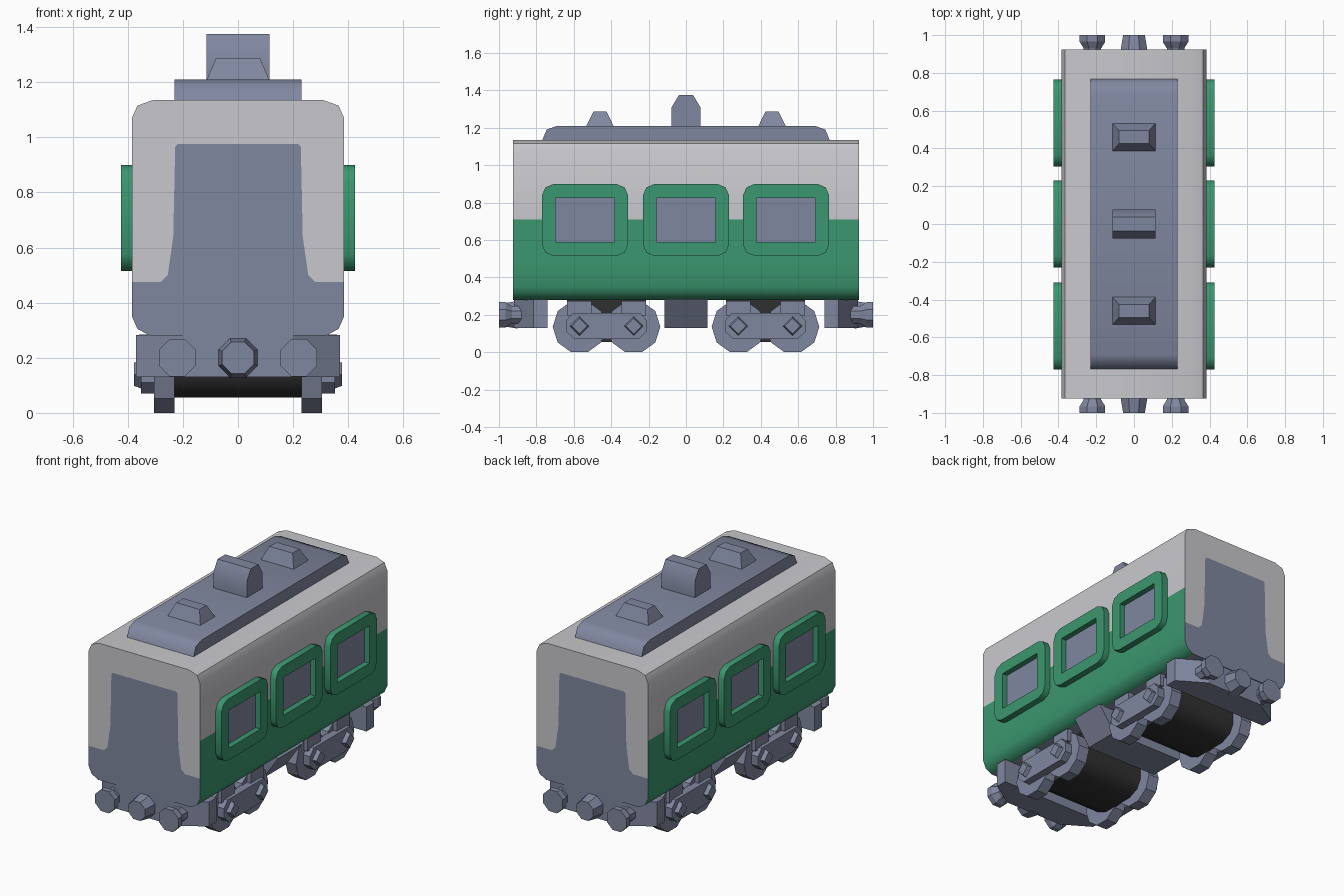
import bpy, bmesh, math
from mathutils import Vector

cube = bpy.data.objects.get("Cube")
if cube:
    bpy.data.objects.remove(cube)


def material(name, r, g, b):
    m = bpy.data.materials.new(name)
    m.use_nodes = True
    m.diffuse_color = (r, g, b, 1)
    bsdf = next(n for n in m.node_tree.nodes if n.type == 'BSDF_PRINCIPLED')
    bsdf.inputs["Base Color"].default_value = (r, g, b, 1)
    return m


GREY = material("light_grey", 0.58, 0.58, 0.61)
SLATE = material("slate_blue", 0.216, 0.242, 0.347)
GREEN = material("green", 0.044, 0.31, 0.16)
DARK = material("dark_grey", 0.03, 0.03, 0.03)


def finish(name, bm, mats, smooth=0):
    """Turn a bmesh into a linked object, smooth below the given angle."""
    bmesh.ops.recalc_face_normals(bm, faces=bm.faces)
    me = bpy.data.meshes.new(name)
    bm.to_mesh(me)
    bm.free()
    for m in mats:
        me.materials.append(m)
    if smooth:
        me.shade_smooth()
        me.set_sharp_from_angle(angle=math.radians(smooth))
    ob = bpy.data.objects.new(name, me)
    bpy.context.collection.objects.link(ob)
    return ob


def place(axis, p, q, d):
    """Map a 2D profile point and a depth to 3D for the extrusion axis."""
    return Vector({'x': (d, p, q), 'y': (p, d, q), 'z': (p, q, d)}[axis])


def loft(name, axis, rings, mat, smooth=0):
    """Skin a list of (profile, depth) sections with closed ends."""
    bm = bmesh.new()
    loops = [[bm.verts.new(place(axis, p, q, d)) for p, q in pts] for pts, d in rings]
    n = len(loops[0])
    for a, b in zip(loops, loops[1:]):
        for i in range(n):
            j = (i + 1) % n
            bm.faces.new((a[i], a[j], b[j], b[i]))
    bm.faces.new(loops[0])
    bm.faces.new(loops[-1])
    return finish(name, bm, [mat], smooth)


def prism(name, axis, pts, a, b, mat, smooth=0):
    return loft(name, axis, [(pts, a), (pts, b)], mat, smooth)


def ngon(n, r, cp, cq, turn=0.5):
    return [(cp + r * math.sin((i + turn) * math.tau / n),
             cq - r * math.cos((i + turn) * math.tau / n)) for i in range(n)]


def rect(p, q, cp=0, cq=0):
    return [(cp - p, cq - q), (cp + p, cq - q), (cp + p, cq + q), (cp - p, cq + q)]


def mirrored(half):
    """Close a right-hand half outline with its mirror image."""
    return half + [(-p, q) for p, q in reversed(half)]


# Body shell: extruded section, painted by height, with split end faces
half = [(0.32, 0.28), (0.365, 0.305), (0.385, 0.35), (0.385, 0.475), (0.385, 0.71),
        (0.385, 1.07), (0.365, 1.115), (0.31, 1.135)]
screen = [(0.28, 0.475), (0.255, 0.5), (0.235, 0.64), (0.228, 0.965), (0.22, 0.975)]
bm = bmesh.new()
ends = []
for y in (-0.925, 0.925):
    right = [bm.verts.new((x, y, z)) for x, z in half]
    left = [bm.verts.new((-x, y, z)) for x, z in half]
    s_r = [bm.verts.new((x, y, z)) for x, z in screen]
    s_l = [bm.verts.new((-x, y, z)) for x, z in screen]
    mask = bm.faces.new(right[:4] + s_r + s_l[::-1] + left[3::-1])
    mask.material_index = 1
    bm.faces.new(right[3:] + left[:2:-1] + s_l + s_r[::-1])
    ends.append(right + left[::-1])
a, b = ends
for i in range(len(a)):
    j = (i + 1) % len(a)
    f = bm.faces.new((a[i], a[j], b[j], b[i]))
    z = f.calc_center_median().z
    f.material_index = 1 if z < 0.285 else 2 if z < 0.71 else 0
finish("body_shell", bm, [GREY, SLATE, GREEN], 45)


# Side windows: filled curve ring with a square opening, plus recessed glass
def window_frame(name, y, side):
    cu = bpy.data.curves.new(name, 'CURVE')
    cu.dimensions = '2D'
    cu.fill_mode = 'BOTH'
    cu.extrude = 0.0225
    w, h, c = 0.23, 0.192, 0.06
    k = c * 0.3
    corner = [(w, h - c), (w - k, h - k), (w - c, h)]
    top = corner + [(-p, q) for p, q in reversed(corner)]
    outer = top + [(-p, -q) for p, q in top]
    for pts in (outer, rect(0.157, 0.118)):
        sp = cu.splines.new('POLY')
        sp.points.add(len(pts) - 1)
        for point, (p, q) in zip(sp.points, pts):
            point.co = (p, q, 0, 1)
        sp.use_cyclic_u = True
    tmp = bpy.data.objects.new(name + "_outline", cu)
    bpy.context.collection.objects.link(tmp)
    bpy.context.view_layer.update()
    me = bpy.data.meshes.new_from_object(tmp.evaluated_get(bpy.context.evaluated_depsgraph_get()))
    bpy.data.objects.remove(tmp)
    bm = bmesh.new()
    bm.from_mesh(me)
    bmesh.ops.remove_doubles(bm, verts=bm.verts, dist=0.0005)
    for v in bm.verts:
        p, q, d = v.co
        v.co = (side * (0.4025 + d), y + p, 0.707 + q)
    for f in bm.faces:
        f.material_index = 0
    finish(name, bm, [GREEN], 50)


for side, label in ((1, "left"), (-1, "right")):
    for y, spot in ((-0.54, "front"), (0, "middle"), (0.535, "rear")):
        window_frame(f"{label}_{spot}_window_frame", y, side)
        prism(f"{label}_{spot}_window_glass", 'x', rect(0.16, 0.12, y, 0.707),
              side * 0.383, side * 0.39, SLATE)

# Roof unit with two vents and a central hood
prism("roof_unit", 'x', mirrored([(0.77, 1.13), (0.745, 1.19), (0.69, 1.21)]),
      -0.23, 0.23, SLATE, 50)
for y, spot in ((-0.46, "front"), (0.46, "rear")):
    loft(f"{spot}_roof_vent", 'z', [(rect(0.115, 0.075, 0, y), 1.205),
                                    (rect(0.08, 0.035, 0, y), 1.287)], SLATE)
prism("roof_hood", 'x', mirrored([(0.077, 1.205), (0.077, 1.31), (0.038, 1.375)]),
      -0.115, 0.115, SLATE, 40)

# Underfloor equipment box, tapering downwards
loft("underfloor_box", 'z', [(rect(0.25, 0.115), 0.13), (rect(0.36, 0.115), 0.285)], SLATE)

# Buffer beams, buffers and couplers at both ends
for s, spot in ((-1, "front"), (1, "rear")):
    beam = mirrored([(0.37, s * 0.74), (0.37, s * 0.815), (0.2, s * 0.92)])
    prism(f"{spot}_buffer_beam", 'z', beam, 0.13, 0.282, SLATE)
    for x, label in ((0.22, "left"), (-0.22, "right")):
        loft(f"{spot}_{label}_buffer", 'y',
             [(ngon(8, r, x, 0.2), s * y) for r, y in
              ((0.05, 0.87), (0.05, 0.93), (0.073, 0.965), (0.073, 1.0))], SLATE)
    loft(f"{spot}_coupler", 'y', [(ngon(8, 0.08, 0, 0.2), s * 0.9),
                                  (ngon(8, 0.062, 0, 0.2), s)], SLATE)

# Bogies: central drum, four wheels, side frames and axle boxes
for c, spot in ((-0.425, "front"), (0.425, "rear")):
    drum = mirrored([(0.11, 0.055), (0.18, 0.085), (0.21, 0.14), (0.21, 0.28)])
    prism(f"{spot}_bogie_drum", 'x', [(c + p, q) for p, q in drum],
          -0.235, 0.235, DARK, 50)
    for s, label in ((1, "left"), (-1, "right")):
        bar = mirrored([(0.17, 0.07), (0.215, 0.11), (0.215, 0.17), (0.18, 0.21)])
        prism(f"{spot}_{label}_bogie_bar", 'x', [(c + p, q) for p, q in bar],
              s * 0.3, s * 0.352, SLATE)
        for d, place_name in ((-0.145, "leading"), (0.145, "trailing")):
            y = c + d
            tag = f"{spot}_{label}_{place_name}"
            prism(f"{tag}_wheel", 'x', ngon(10, 0.143, y, 0.136),
                  s * 0.23, s * 0.305, SLATE)
            prism(f"{tag}_hanger", 'x', rect(0.065, 0.04, y, 0.235),
                  s * 0.29, s * 0.33, SLATE)
            loft(f"{tag}_axle_box", 'x', [(ngon(4, 0.052, y, 0.14, 0), s * 0.35),
                                          (ngon(4, 0.042, y, 0.14, 0), s * 0.377)], SLATE)
